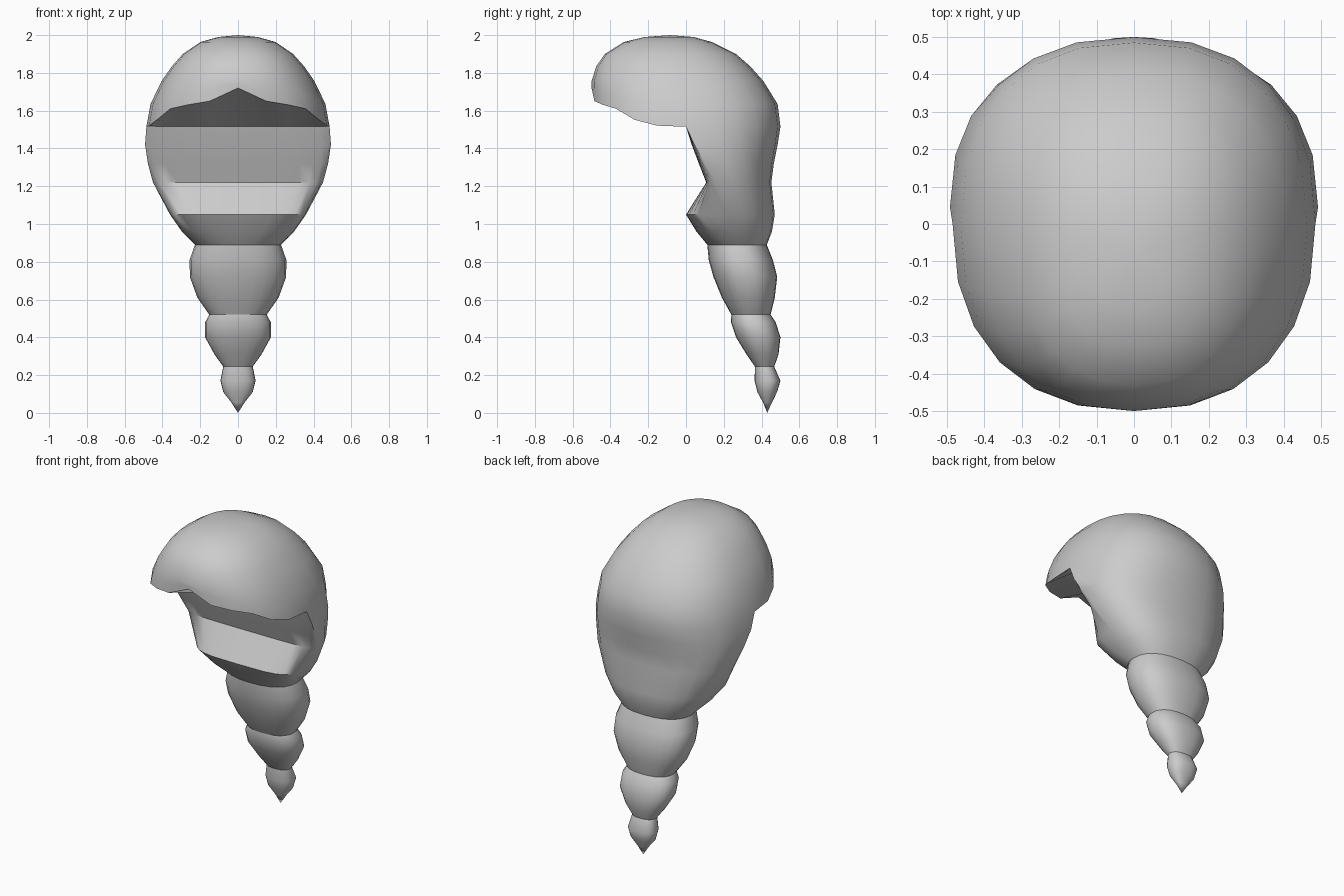
import bpy, bmesh
from math import cos, sin, pi, copysign, radians

if "Cube" in bpy.data.objects:
    bpy.data.objects.remove(bpy.data.objects["Cube"])

SIDES = 24


def power(v, n):
    return copysign(abs(v) ** (2 / n), v) if abs(v) > 1e-6 else 0.0


def ring(z, front, centre, back, width, n_front=2.3, n_back=2.35):
    """Rounded outline with separate front and back depths."""
    pts = []
    for i in range(SIDES):
        t = 2 * pi * i / SIDES
        n = n_back if sin(t) > -1e-6 else n_front
        depth = back - centre if sin(t) > 0 else centre - front
        pts.append((width * power(cos(t), n), centre + depth * power(sin(t), n), z))
    return pts


def oval(z, front, back, width):
    return ring(z, front, (front + back) / 2, back, width)


def loft(name, rings, top=None, tip=None):
    bm = bmesh.new()
    rows = [[bm.verts.new(p) for p in r] for r in rings]
    for a, b in zip(rows, rows[1:]):
        for i in range(SIDES):
            j = (i + 1) % SIDES
            bm.faces.new((a[i], b[i], b[j], a[j]))
    for point, row in ((top, rows[0]), (tip, rows[-1])):
        if point:
            v = bm.verts.new(point)
            for i in range(SIDES):
                bm.faces.new((v, row[i], row[(i + 1) % SIDES]))
    bmesh.ops.remove_doubles(bm, verts=bm.verts, dist=0.0005)
    bmesh.ops.recalc_face_normals(bm, faces=bm.faces)
    mesh = bpy.data.meshes.new(name)
    bm.to_mesh(mesh)
    bm.free()
    ob = bpy.data.objects.new(name, mesh)
    bpy.context.collection.objects.link(ob)
    bpy.ops.object.select_all(action='DESELECT')
    bpy.context.view_layer.objects.active = ob
    ob.select_set(True)
    bpy.ops.object.shade_smooth_by_angle(angle=radians(42))
    return ob


# Height of the hood brim along its depth
BRIM = [(-0.5, 1.72), (-0.485, 1.65), (-0.45, 1.634), (-0.36, 1.607),
        (-0.27, 1.55), (-0.14, 1.517), (0, 1.515)]


def brim_z(y):
    for (y0, z0), (y1, z1) in zip(BRIM, BRIM[1:]):
        if y <= y1:
            return z0 + (z1 - z0) * max(0, y - y0) / (y1 - y0)
    return 1.515


# Hood dome: rings from the crown down to the brim
dome = [oval(*v) for v in (
    (1.99, -0.22, 0.04, 0.105), (1.963, -0.33, 0.138, 0.2),
    (1.90, -0.43, 0.265, 0.292), (1.835, -0.475, 0.34, 0.35),
    (1.756, -0.5, 0.41, 0.405))]
brim = [(x, y, brim_z(y)) for x, y, z in ring(1.515, -0.5, 0, 0.5, 0.485)]
middle = [(x, y, (1.756 + b[2]) / 2) for (x, y, z), b in
          zip(ring(0, -0.5, -0.01, 0.485, 0.463), brim)]

# Chest: recessed front panel under the brim, groove, lip and waist
chest = [ring(*v) for v in (
    (1.515, 0, 0, 0.5, 0.485, 2.3),
    (1.42, 0.03, 0.045, 0.485, 0.492, 3),
    (1.32, 0.068, 0.10, 0.465, 0.477, 3.5),
    (1.22, 0.107, 0.16, 0.452, 0.45, 4),
    (1.05, 0.0, 0.22, 0.47, 0.36, 4),
    (0.96, 0.055, 0.25, 0.455, 0.297, 3.2),
    (0.89, 0.113, 0.27, 0.428, 0.228, 2.4))]
loft("hooded_body", dome + [middle, brim] + chest, top=(0, -0.085, 2.0))

# Tapering tail segments
loft("tail_upper", [oval(*v) for v in (
    (0.89, 0.113, 0.428, 0.228), (0.81, 0.12, 0.46, 0.256),
    (0.72, 0.145, 0.483, 0.255), (0.61, 0.19, 0.47, 0.215),
    (0.52, 0.24, 0.448, 0.152))])
loft("tail_middle", [oval(*v) for v in (
    (0.52, 0.24, 0.448, 0.152), (0.48, 0.238, 0.475, 0.174),
    (0.40, 0.265, 0.5, 0.174), (0.31, 0.32, 0.49, 0.125),
    (0.245, 0.365, 0.467, 0.078))])
loft("tail_tip", [oval(*v) for v in (
    (0.245, 0.365, 0.467, 0.078), (0.17, 0.363, 0.5, 0.093),
    (0.11, 0.378, 0.482, 0.078), (0.055, 0.408, 0.455, 0.035))],
    tip=(0, 0.43, 0))
